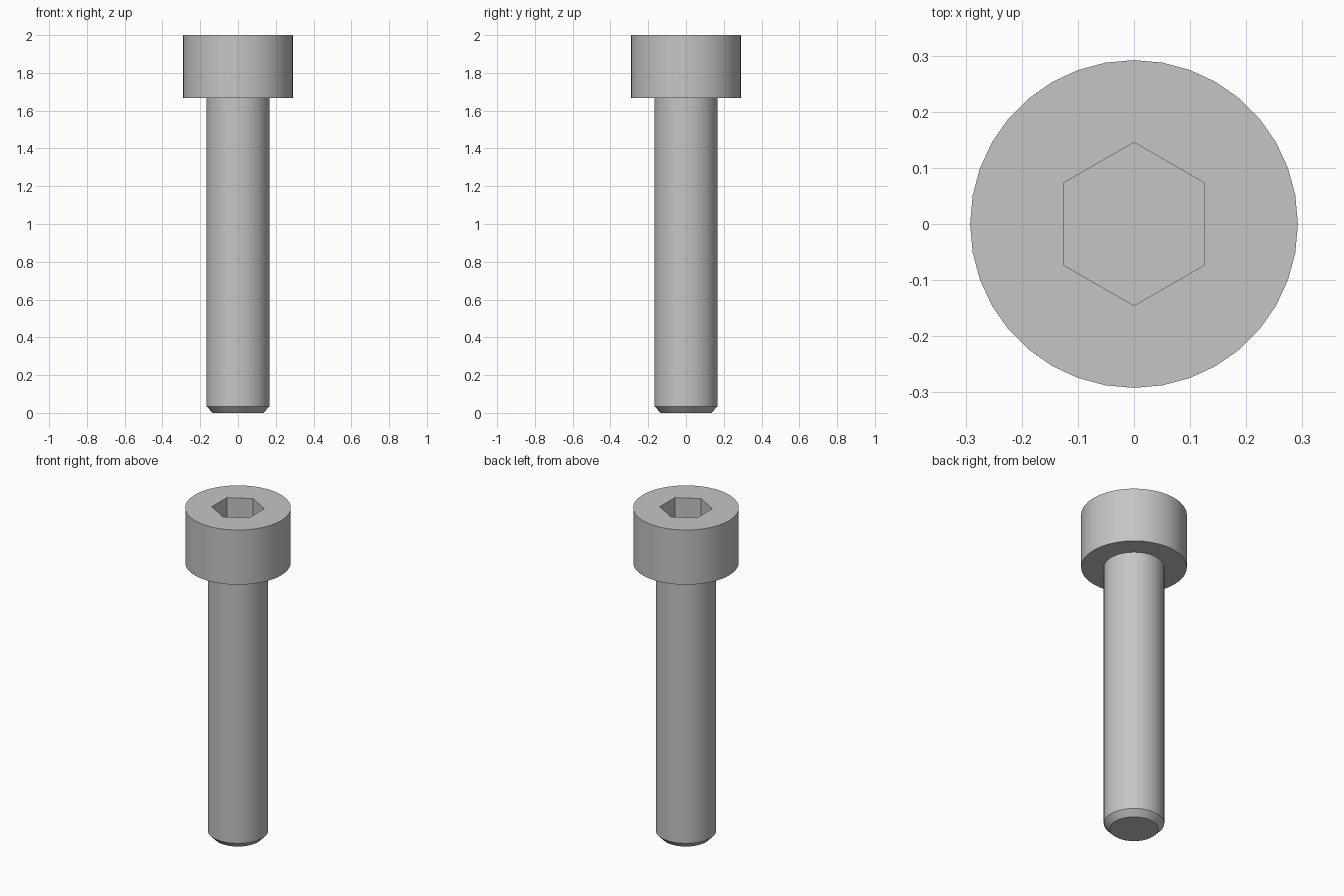
import bpy
import bmesh
from math import cos, sin, pi, radians

SIDES = 36
SHAFT_R, HEAD_R, TIP_R, HEX_R = 0.167, 0.292, 0.134, 0.1455
CHAMFER_Z, HEAD_Z, SOCKET_Z, TOP_Z = 0.035, 1.667, 1.833, 2.0

cube = bpy.data.objects.get("Cube")
if cube:
    bpy.data.objects.remove(cube, do_unlink=True)

steel = bpy.data.materials.new("grey_steel")
steel.use_nodes = True
steel.diffuse_color = (0.56, 0.56, 0.56, 1)
steel.node_tree.nodes["Principled BSDF"].inputs["Base Color"].default_value = (0.56, 0.56, 0.56, 1)


def ring(bm, radius, z, sides=SIDES, start=0.0):
    """Closed loop of vertices around the z axis."""
    angles = [start + 2 * pi * i / sides for i in range(sides)]
    return [bm.verts.new((radius * cos(a), radius * sin(a), z)) for a in angles]


def pairs(loop):
    return zip(loop, loop[1:] + loop[:1])


def skin(bm, *rings):
    """Join consecutive rings of equal count with quads."""
    for low, high in zip(rings, rings[1:]):
        for (a, b), (c, d) in zip(pairs(low), pairs(high)):
            bm.faces.new((a, b, d, c))


def finish(bm, name):
    mesh = bpy.data.meshes.new(name)
    bm.to_mesh(mesh)
    bm.free()
    mesh.materials.append(steel)
    obj = bpy.data.objects.new(name, mesh)
    bpy.context.collection.objects.link(obj)
    bpy.ops.object.select_all(action='DESELECT')
    obj.select_set(True)
    bpy.context.view_layer.objects.active = obj
    bpy.ops.object.shade_smooth_by_angle(angle=radians(30))


# Shaft with chamfered tip, open where it meets the head
bm = bmesh.new()
tip = ring(bm, TIP_R, 0)
skin(bm, tip, ring(bm, SHAFT_R, CHAMFER_Z), ring(bm, SHAFT_R, HEAD_Z))
bm.faces.new(tip[::-1])
finish(bm, "shaft")

# Head: underside, outer wall, hexagonal socket
bm = bmesh.new()
rim = ring(bm, HEAD_R, TOP_Z)
skin(bm, ring(bm, SHAFT_R, HEAD_Z), ring(bm, HEAD_R, HEAD_Z), rim)
hex_rim = ring(bm, HEX_R, TOP_Z, 6, pi / 6)
hex_floor = ring(bm, HEX_R, SOCKET_Z, 6, pi / 6)
skin(bm, hex_rim, hex_floor)
bm.faces.new(hex_floor)

# Flat top between the outer rim and the socket
edges = [bm.edges.get(p) for loop in (rim, hex_rim) for p in pairs(loop)]
top = bmesh.ops.triangle_fill(bm, edges=edges, use_beauty=True, normal=(0, 0, 1))
for face in [g for g in top["geom"] if isinstance(g, bmesh.types.BMFace)]:
    face.normal_update()
    if face.normal.z < 0:
        face.normal_flip()
finish(bm, "socket_head")
